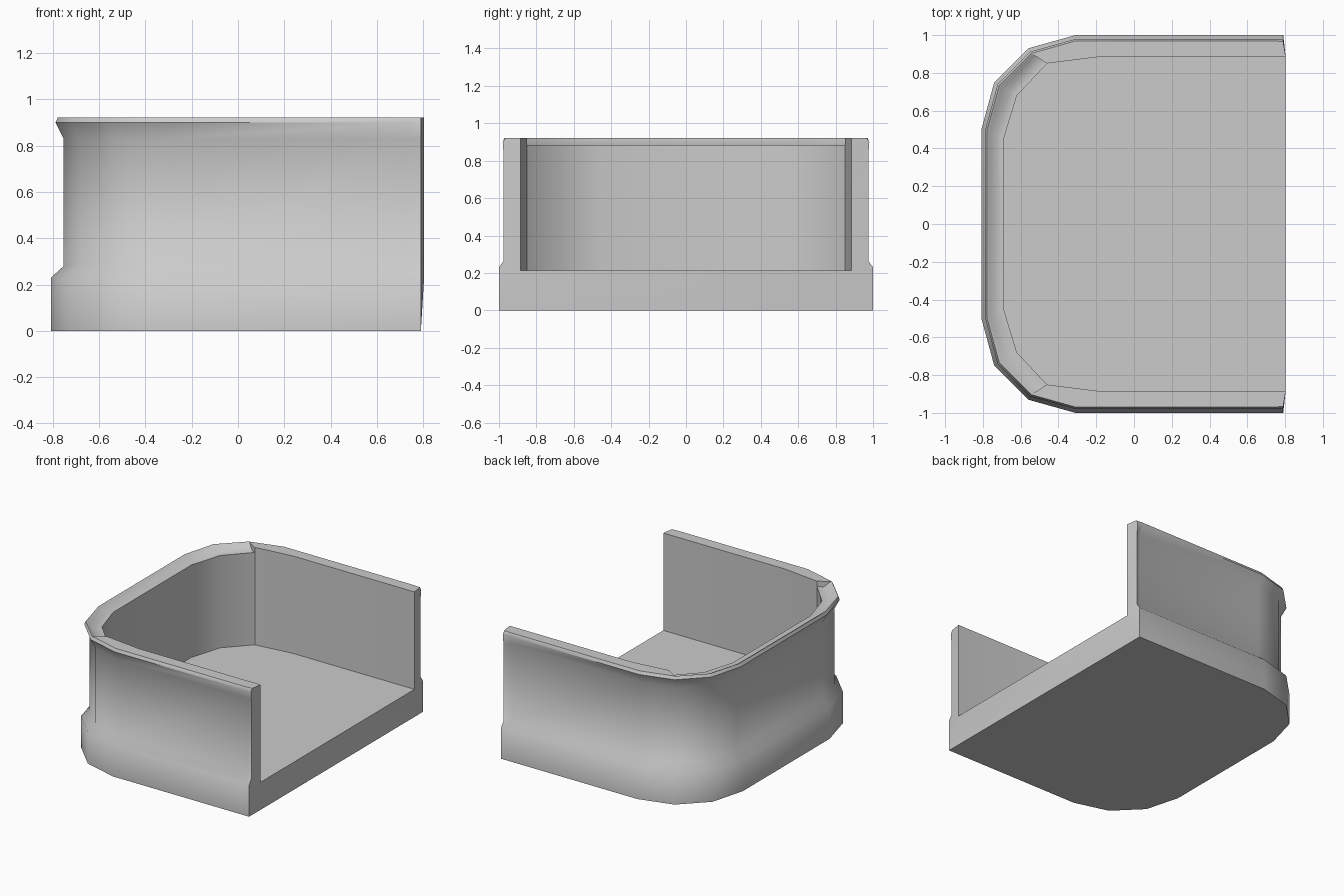
import bpy, bmesh, math
from mathutils import Vector

if "Cube" in bpy.data.objects:
    bpy.data.objects.remove(bpy.data.objects["Cube"])

# Plan view, half of the outline (y > 0), from the open end to the closed end
outer = [(0.79, 1), (0.74, 1), (-0.31, 1), (-0.56, 0.93), (-0.56, 0.93), (-0.74, 0.75), (-0.808, 0.5)]
inner = [(0.803, 0.885), (0.74, 0.885), (-0.18, 0.885), (-0.46, 0.85), (-0.46, 0.85), (-0.62, 0.68), (-0.69, 0.45)]

# Outer wall sections as (inset, height): raised end frame and recessed panel
frame = [(0, 0), (0, 0.23), (0.025, 0.265), (0.025, 0.83), (0.02, 0.90), (0.035, 0.922)]
panel = [(0, 0), (0, 0.23), (0.055, 0.28), (0.055, 0.83), (0.02, 0.90), (0.03, 0.922)]


def inset_dir(i):
    """Inward mitre direction at an outline point."""
    p = Vector(outer[i])
    before = [Vector(q) for q in outer[:i] if Vector(q) != p]
    after = [Vector(q) for q in outer[i + 1:] if Vector(q) != p]
    d0 = (p - before[-1]).normalized() if before else Vector((-1, 0))
    d1 = (after[0] - p).normalized() if after else Vector((0, -1))
    n0, n1 = Vector((-d0.y, d0.x)), Vector((-d1.y, d1.x))
    m = (n0 + n1).normalized()
    return m / m.dot(n0)


def section(i):
    """Points round the wall from the outer foot, over the rim, to the floor."""
    n, p, q = inset_dir(i), Vector(outer[i]), Vector(inner[i])
    pts = [(*(p + n * d), z) for d, z in (frame if i == 0 else panel)]
    top = Vector(pts[-1][:2])
    groove = i >= 4
    for t, z in ((0.15, 0.915), (0.55, 0.88)):
        pts.append((*top.lerp(q, t), z if groove else 0.922))
    pts.append((*q, 0.885 if groove else 0.922))
    pts.append((*q, 0.212))
    return pts


# Loft the wall round the whole plan, mirroring the second half
half = [section(i) for i in range(len(outer))]
sections = half + [[(x, -y, z) for x, y, z in s] for s in reversed(half)]
bm = bmesh.new()
rows = [[bm.verts.new(p) for p in s] for s in sections]
for a, b in zip(rows, rows[1:]):
    for j in range(len(a) - 1):
        bm.faces.new((a[j], a[j + 1], b[j + 1], b[j]))

# Floor, underside, wall ends and open front edge of the slab
bm.faces.new([r[-1] for r in rows])
bm.faces.new([r[0] for r in rows])
bm.faces.new(rows[0])
bm.faces.new(rows[-1])
bm.faces.new((rows[0][0], rows[0][-1], rows[-1][-1], rows[-1][0]))
bmesh.ops.remove_doubles(bm, verts=bm.verts, dist=0.0005)
bmesh.ops.recalc_face_normals(bm, faces=bm.faces)

mesh = bpy.data.meshes.new("balcony_tub")
bm.to_mesh(mesh)
bm.free()
obj = bpy.data.objects.new("balcony_tub", mesh)
bpy.context.collection.objects.link(obj)
bpy.context.view_layer.objects.active = obj
obj.select_set(True)
bpy.ops.object.shade_smooth_by_angle(angle=math.radians(50))
